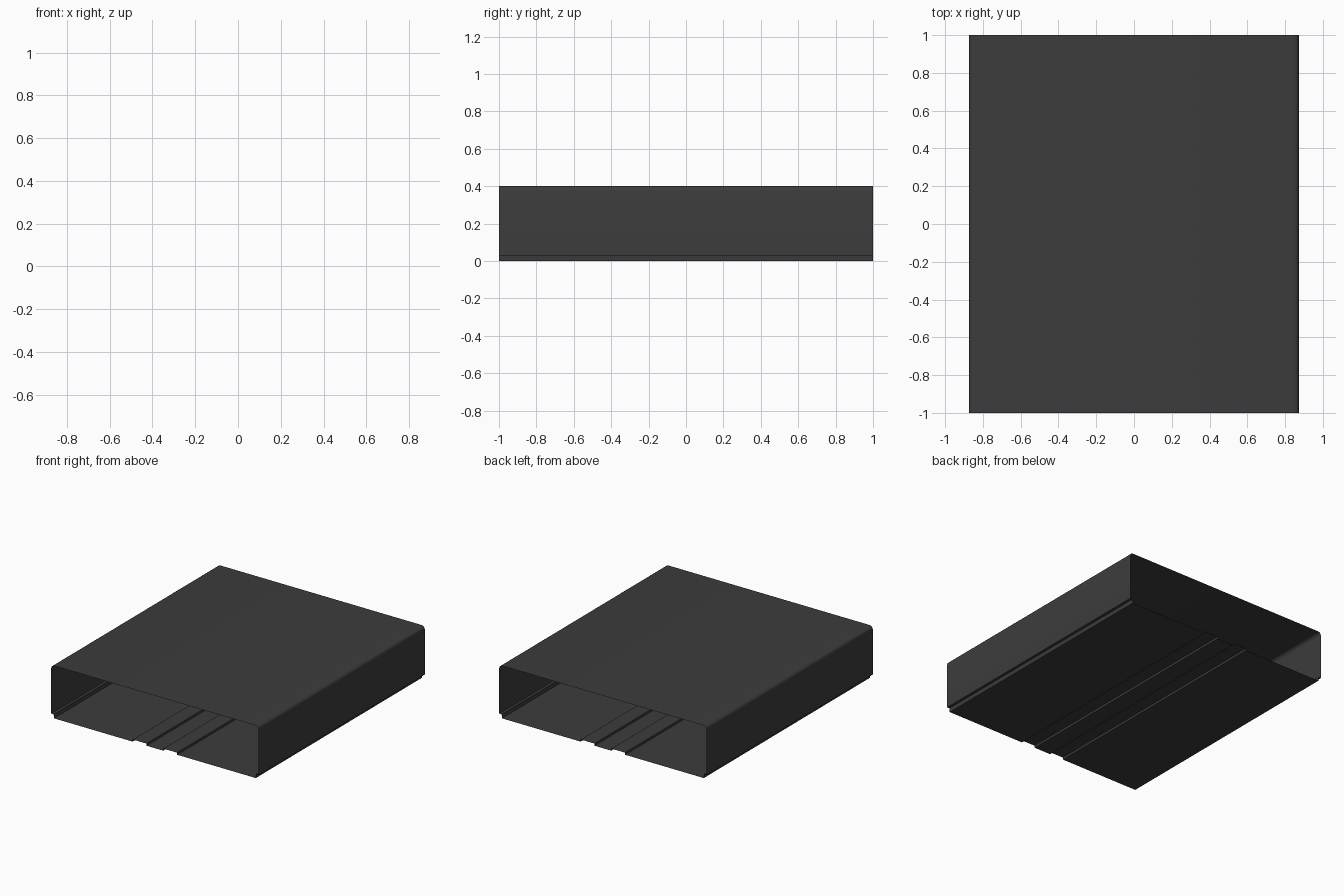
import bpy, bmesh, math

if "Cube" in bpy.data.objects:
    bpy.data.objects.remove(bpy.data.objects["Cube"])

# Dark sheet material
mat = bpy.data.materials.new("dark_grey")
mat.diffuse_color = (0.045, 0.045, 0.045, 1)
mat.use_nodes = True
mat.node_tree.nodes["Principled BSDF"].inputs["Base Color"].default_value = mat.diffuse_color

W, H, R = 0.873, 0.40, 0.025

# Right half of the sleeve cross-section (x, z), from bottom centre to top:
# raised floor channel, then recessed lower edge
half = [(0.07, 0.0), (0.072, 0.016), (0.186, 0.016), (0.188, 0.0),
        (0.85, 0.0), (0.852, 0.03), (W, 0.03)]
# rounded upper corner
SEG = 4
for i in range(SEG + 1):
    a = math.pi / 2 * i / SEG
    half.append((W - R + R * math.cos(a), H - R + R * math.sin(a)))

# Mirror to a closed loop
profile = half + [(-x, z) for x, z in reversed(half)]

# Thin open-ended sleeve, swept front to back
bm = bmesh.new()
front = [bm.verts.new((x, -1, z)) for x, z in profile]
back = [bm.verts.new((x, 1, z)) for x, z in profile]
n = len(profile)
for i in range(n):
    j = (i + 1) % n
    bm.faces.new((front[i], front[j], back[j], back[i]))
bm.normal_update()

mesh = bpy.data.meshes.new("sleeve")
bm.to_mesh(mesh)
bm.free()
mesh.materials.append(mat)
sleeve = bpy.data.objects.new("sleeve", mesh)
bpy.context.collection.objects.link(sleeve)

# Smooth rounded corners, keep folds sharp
bpy.context.view_layer.objects.active = sleeve
sleeve.select_set(True)
bpy.ops.object.shade_smooth_by_angle(angle=math.radians(35))
